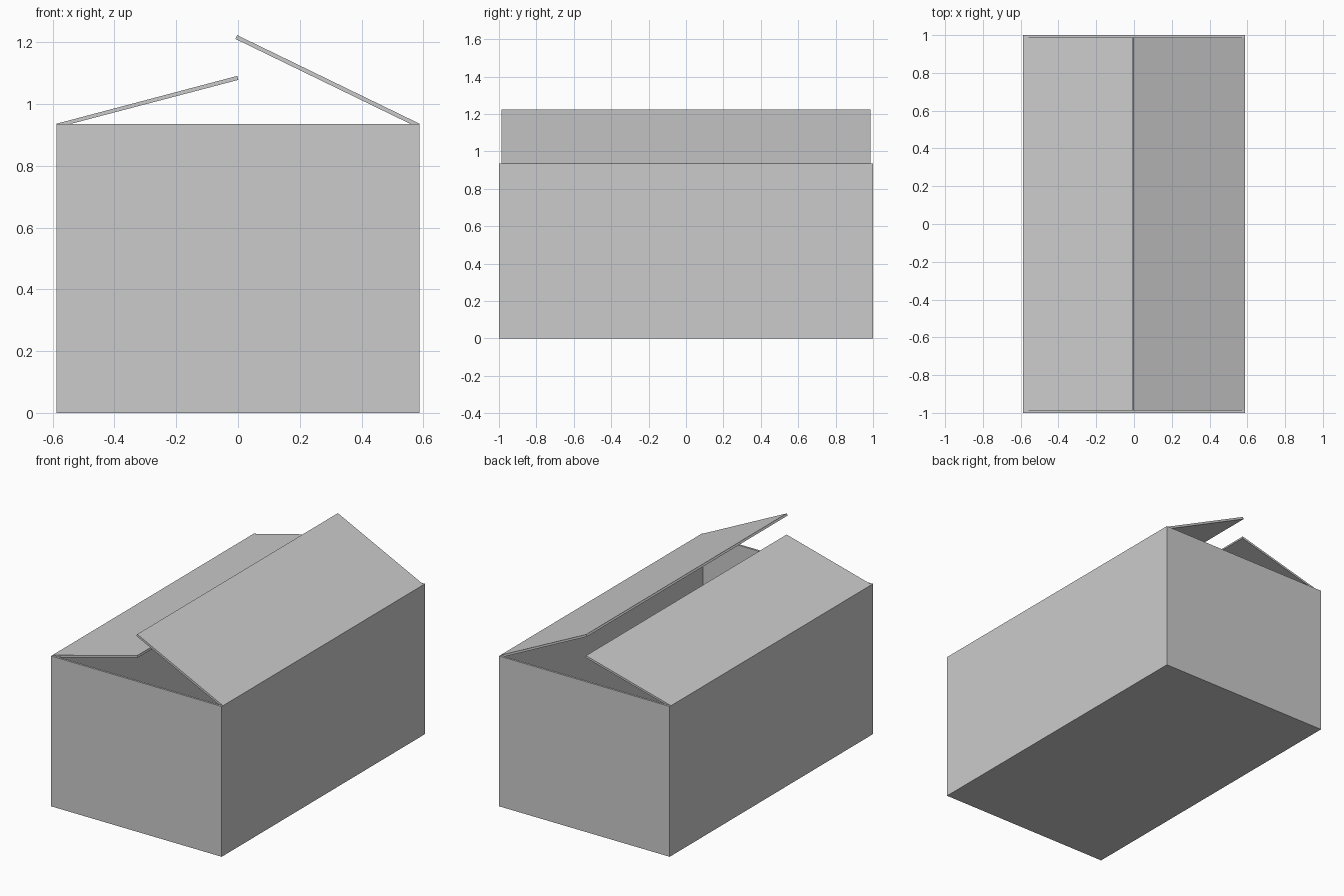
import bpy, bmesh
from mathutils import Vector

cube = bpy.data.objects.get("Cube")
if cube:
    bpy.data.objects.remove(cube, do_unlink=True)

HALF_X, HALF_Y, HEIGHT, WALL = 0.588, 1.0, 0.936, 0.013

# Plain grey card
card = bpy.data.materials.new("grey_card")
card.use_nodes = True
grey = (0.6, 0.6, 0.6, 1)
card.diffuse_color = grey
card.node_tree.nodes["Principled BSDF"].inputs["Base Color"].default_value = grey


def finish(name, bm):
    bmesh.ops.recalc_face_normals(bm, faces=bm.faces)
    mesh = bpy.data.meshes.new(name)
    bm.to_mesh(mesh)
    bm.free()
    mesh.materials.append(card)
    obj = bpy.data.objects.new(name, mesh)
    bpy.context.collection.objects.link(obj)
    return obj


def flap(name, profile):
    """Extrude an x/z profile along y, between the end walls."""
    bm = bmesh.new()
    y = HALF_Y - WALL
    face = bm.faces.new([bm.verts.new((x, -y, z)) for x, z in profile])
    new = bmesh.ops.extrude_face_region(bm, geom=[face])["geom"]
    verts = [v for v in new if isinstance(v, bmesh.types.BMVert)]
    bmesh.ops.translate(bm, verts=verts, vec=Vector((0, 2 * y, 0)))
    return finish(name, bm)


# Open carton: a block whose top is inset into a rim and pushed down to the floor
bm = bmesh.new()
bmesh.ops.create_cube(bm, size=1)
for v in bm.verts:
    v.co = (v.co.x * 2 * HALF_X, v.co.y * 2 * HALF_Y, (v.co.z + 0.5) * HEIGHT)
top = max(bm.faces, key=lambda f: f.calc_center_median().z)
bmesh.ops.inset_region(bm, faces=[top], thickness=WALL, use_even_offset=True)
inner = bmesh.ops.extrude_face_region(bm, geom=[top])["geom"]
bmesh.ops.delete(bm, geom=[top], context="FACES")
for v in inner:
    if isinstance(v, bmesh.types.BMVert):
        v.co.z = WALL
finish("carton_body", bm)

# Lid flaps, hinged on the outer top edges of the long walls
flap("right_flap", [(-HALF_X, HEIGHT), (-0.54, HEIGHT), (0.001, 1.078), (-0.002, 1.091)])
flap("left_flap", [(HALF_X, HEIGHT), (0.557, HEIGHT), (-0.009, 1.211), (-0.003, 1.223)])
